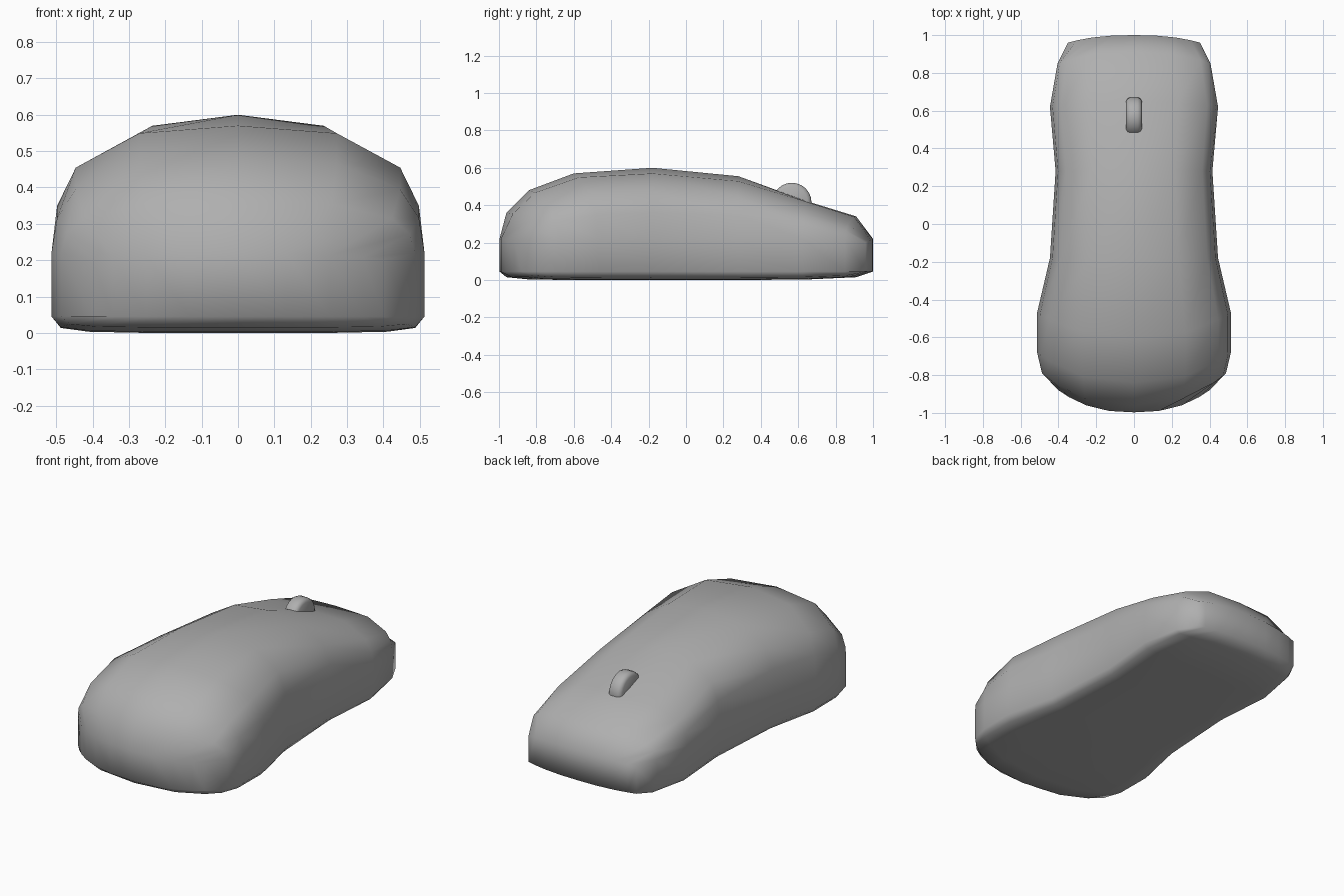
import bpy, bmesh, math

if "Cube" in bpy.data.objects:
    bpy.data.objects.remove(bpy.data.objects["Cube"])

# Body stations: centre y, side y, half width, top z, wall top z, bottom z, crown (z factor of second column)
STATIONS = [
    (-0.997, -0.88, 0.40, 0.22, 0.20, 0.045, 0.97),
    (-0.96, -0.79, 0.487, 0.36, 0.22, 0.015, 0.96),
    (-0.84, -0.68, 0.513, 0.48, 0.22, 0.003, 0.95),
    (-0.60, -0.47, 0.513, 0.57, 0.22, 0.0, 0.94),
    (-0.18, -0.18, 0.445, 0.60, 0.22, 0.0, 0.92),
    (0.28, 0.28, 0.415, 0.555, 0.22, 0.0, 0.92),
    (0.65, 0.62, 0.445, 0.42, 0.22, 0.003, 0.99),
    (0.91, 0.85, 0.405, 0.34, 0.22, 0.015, 0.99),
    (1.0, 0.96, 0.35, 0.22, 0.20, 0.045, 0.97),
]
TOP_X = [0, 0.53, 0.87, 0.97, 1]
TOP_Z = [1, None, 0.67, 0.37, 0]
BOT_X = [0, 0.5, 0.8, 0.95, 1]
BOT_Z = [0, 0, 0.07, 0.3, 1]
END_X = [0, 0.33, 0.63, 0.86, 1]

# Dark grey plastic
grey = bpy.data.materials.new("dark_grey")
grey.diffuse_color = (0.43, 0.43, 0.43, 1)
grey.use_nodes = True
grey.node_tree.nodes["Principled BSDF"].inputs["Base Color"].default_value = grey.diffuse_color


def add_object(bm, name):
    bmesh.ops.recalc_face_normals(bm, faces=bm.faces)
    mesh = bpy.data.meshes.new(name)
    bm.to_mesh(mesh)
    bm.free()
    mesh.materials.append(grey)
    obj = bpy.data.objects.new(name, mesh)
    bpy.context.collection.objects.link(obj)
    for p in mesh.polygons:
        p.use_smooth = True
    return obj


# Mouse body: lofted rings whose ends bulge outwards
bm = bmesh.new()
rings = []
for n, (yc, ys, w, top, wall, bot, crown) in enumerate(STATIONS):
    def vert(u, z):
        return bm.verts.new((u * w, yc + (ys - yc) * abs(u) ** 2.5, z))
    end = n in (0, len(STATIONS) - 1)
    top_x, bot_x = (END_X, END_X) if end else (TOP_X, BOT_X)
    upper, lower = [], []
    for c in range(-4, 5):
        i, s = abs(c), (1 if c >= 0 else -1)
        f = crown if TOP_Z[i] is None else TOP_Z[i]
        upper.append(vert(s * top_x[i], wall + f * (top - wall)))
        lower.append(vert(s * bot_x[i], bot + BOT_Z[i] * (0.045 - bot)))
    rings.append((upper, lower))

for (u0, l0), (u1, l1) in zip(rings, rings[1:]):
    a, b = u0 + l0[::-1], u1 + l1[::-1]
    for k in range(len(a)):
        n = (k + 1) % len(a)
        bm.faces.new((a[k], a[n], b[n], b[k]))
# Front and back end caps
for upper, lower in (rings[0], rings[-1]):
    for k in range(8):
        bm.faces.new((upper[k], upper[k + 1], lower[k + 1], lower[k]))
add_object(bm, "mouse_body")

# Scroll wheel: lathed disc with rounded rims, axis along x
bm = bmesh.new()
profile = [(-0.042, 0.0), (-0.042, 0.085), (-0.034, 0.099), (-0.02, 0.105),
           (0.02, 0.105), (0.034, 0.099), (0.042, 0.085), (0.042, 0.0)]
pts = [bm.verts.new((x, 0, r)) for x, r in profile]
edges = [bm.edges.new(e) for e in zip(pts, pts[1:])]
bmesh.ops.spin(bm, geom=pts + edges, cent=(0, 0, 0), axis=(1, 0, 0),
               angle=math.tau, steps=24, use_duplicate=False)
bmesh.ops.remove_doubles(bm, verts=bm.verts, dist=0.0005)
wheel = add_object(bm, "scroll_wheel")
wheel.location = (0, 0.566, 0.415)
